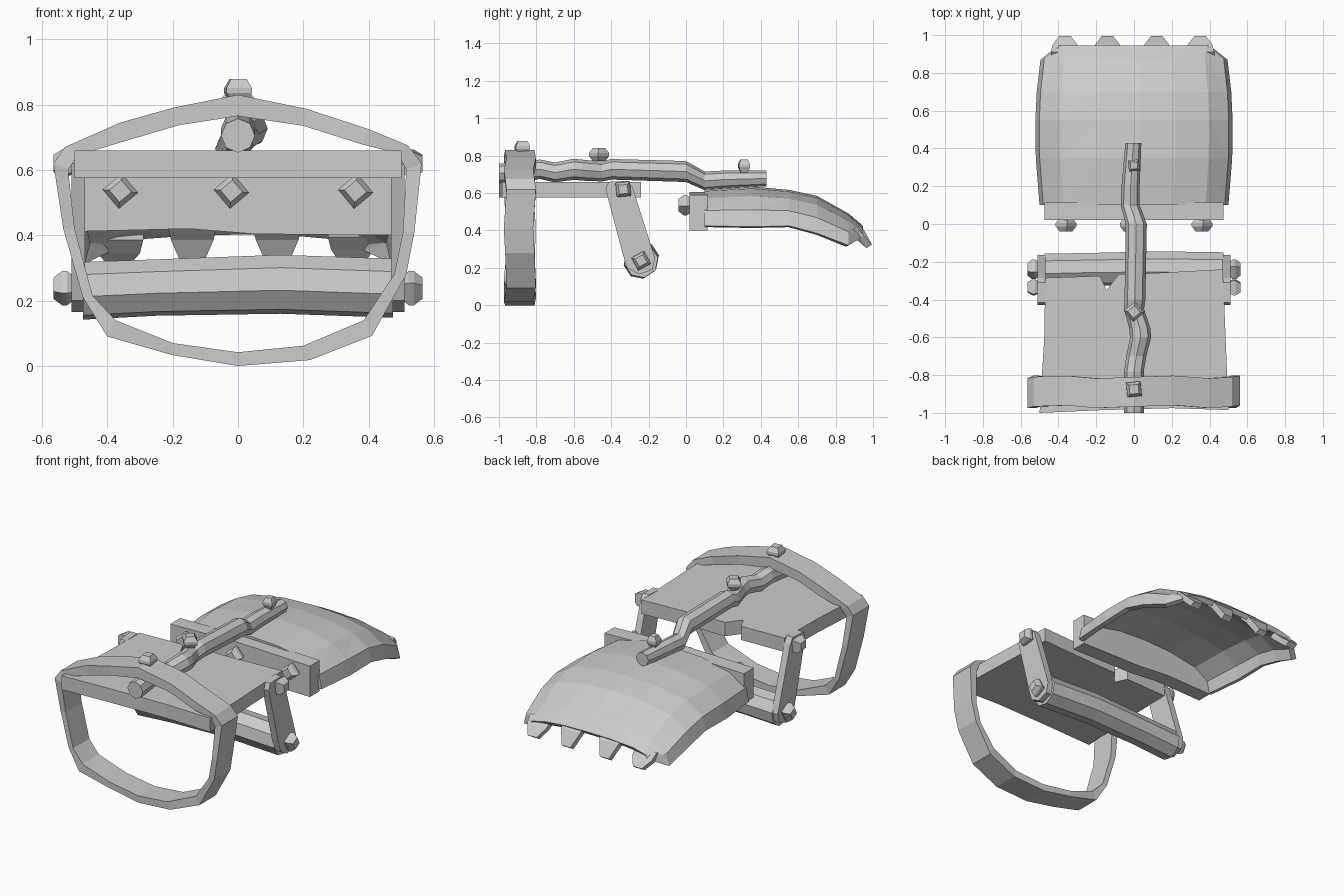
import bpy, bmesh, math
from mathutils import Vector

if "Cube" in bpy.data.objects:
    bpy.data.objects.remove(bpy.data.objects["Cube"])


def finish(name, bm):
    bmesh.ops.recalc_face_normals(bm, faces=bm.faces)
    me = bpy.data.meshes.new(name)
    bm.to_mesh(me)
    bm.free()
    ob = bpy.data.objects.new(name, me)
    bpy.context.collection.objects.link(ob)
    return ob


def loft(name, rings, closed=False):
    """Join rings of points; cap the ends unless the rings form a closed loop."""
    bm = bmesh.new()
    vs = [[bm.verts.new(p) for p in r] for r in rings]
    n = len(vs[0])
    for i in range(len(vs) if closed else len(vs) - 1):
        a, b = vs[i], vs[(i + 1) % len(vs)]
        for j in range(n):
            bm.faces.new((a[j], a[(j + 1) % n], b[(j + 1) % n], b[j]))
    if not closed:
        bm.faces.new(vs[0])
        bm.faces.new(vs[-1])
    return finish(name, bm)


def bolt(name, pos, normal, r=0.042, h=0.07, spin=0.0):
    """Chunky square-headed stud, widest at its middle, centred on pos."""
    q = Vector(normal).to_track_quat('Z', 'Y')
    rings = []
    for k, t in ((0.6, -0.5), (1, -0.1), (1, 0.12), (0.62, 0.5)):
        rings.append([Vector(pos) + q @ Vector((
            r * 1.3 * k * math.cos(spin + math.pi / 4 + i * math.pi / 2),
            r * 1.3 * k * math.sin(spin + math.pi / 4 + i * math.pi / 2),
            t * h)) for i in range(4)])
    return loft(name, rings)


# wrist hoop: (outer x, outer z, inner x, inner z)
hoop = [(0, .83, 0, .765), (.21, .787, .2, .735), (.4, .725, .38, .678), (.52, .675, .49, .65),
        (.562, .62, .515, .6), (.54, .41, .505, .41), (.515, .28, .478, .28), (.41, .092, .385, .14),
        (.22, .018, .2, .062), (0, .0, 0, .042), (-.2, .033, -.2, .07), (-.4, .09, -.375, .14),
        (-.475, .21, -.445, .215), (-.535, .42, -.5, .42), (-.565, .62, -.52, .6), (-.53, .67, -.49, .645),
        (-.36, .745, -.34, .69), (-.2, .79, -.18, .737)]
rings = []
for i, (ox, oz, ix, iz) in enumerate(hoop):
    d = 0.008 * math.sin(i * 2.1)
    f, b = -.967 + d, -.81 + d
    rings.append([(ox, f, oz), (ox, b, oz), (ix, b, iz), (ix, f, iz)])
loft("wrist_hoop", rings, closed=True)

# forearm plate with a chipped rear edge
plate = [(-.5, -1), (-.16, -.985), (.2, -.975), (.5, -.985), (.485, -.6), (.47, -.24), (.1, -.26),
         (-.08, -.265), (-.145, -.35), (-.18, -.275), (-.47, -.285), (-.475, -.6)]
loft("forearm_plate", [[(x, y, z) for x, y in plate] for z in (.575, .66)])

# side links holding the grip
link = [(-.43, .62), (-.415, .66), (-.31, .665), (-.285, .63), (-.165, .25),
        (-.18, .19), (-.25, .165), (-.315, .2), (-.34, .28)]
for s, side in ((-1, "left"), (1, "right")):
    loft(side + "_link", [[(s * x, y, z) for y, z in link] for x in (.468, .51)])
    bolt(side + "_upper_bolt", (s * .53, -.335, .62), (s, 0, 0), spin=.1)
    bolt(side + "_lower_bolt", (s * .53, -.24, .238), (s, 0, 0), spin=.5)

# grip bar, slightly bowed
rings = []
for x, y, z, r in ((-.475, -.245, .23, .09), (-.25, -.24, .24, .088), (.13, -.235, .25, .092), (.475, -.24, .238, .092)):
    rings.append([(x, y + r * math.cos(a * math.pi / 4 + .2), z + r * math.sin(a * math.pi / 4 + .2)) for a in range(8)])
loft("grip_bar", rings)

# knuckle bar across the rear of the shell
bar = [(-.475, .412), (-.15, .42), (.05, .404), (.475, .4), (.475, .59), (0, .605), (-.475, .595)]
loft("knuckle_bar", [[(x, y, z) for x, z in bar] for y in (.02, .115)])
for i, x in enumerate((-.36, -.02, .36)):
    bolt("knuckle_bolt_%d" % i, (x, -.003, .535), (0, -1, 0), spin=.7, h=.075)

# spine rod
path = [(0, -1, .705, .052), (0, -.78, .727, .052), (.012, -.7, .71, .053), (.035, -.6, .727, .056),
        (.03, -.55, .722, .056), (.0, -.45, .715, .053), (.005, -.4, .727, .055), (.012, 0, .715, .056),
        (-.02, .1, .665, .05), (-.018, .2, .672, .048), (-.003, .43, .678, .042)]
loft("spine_rod", [[(x + r * math.cos(a * math.pi / 4), y, z + r * math.sin(a * math.pi / 4)) for a in range(8)]
                   for x, y, z, r in path])
bolt("hoop_bolt", (0, -.875, .843), (0, 0, 1), spin=.1)
bolt("rod_middle_bolt", (0, -.465, .805), (0, 0, 1), spin=.7)
bolt("rod_end_bolt", (0, .31, .745), (0, 0, 1), r=.032, spin=.1)

# arched hand shell: stations of (y, half width, centre z, edge z)
stations = [(.1, .5, .62, .425), (.35, .52, .635, .42), (.55, .522, .617, .425),
            (.7, .515, .585, .385), (.87, .495, .49, .32), (.945, .4, .425, .365)]
section = [(-1, 0), (-.96, .42), (-.75, .78), (-.35, .96), (.05, 1), (.42, .95), (.76, .76), (.96, .42), (1, 0)]
bm = bmesh.new()
grid = [[bm.verts.new((w * u, y, ze + (zc - ze) * k)) for u, k in section] for y, w, zc, ze in stations]
for a, b in zip(grid, grid[1:]):
    for j in range(len(section) - 1):
        bm.faces.new((a[j], a[j + 1], b[j + 1], b[j]))
bmesh.ops.triangulate(bm, faces=bm.faces)
shell = finish("hand_shell", bm)
up = sum(p.normal.z for p in shell.data.polygons) > 0
mod = shell.modifiers.new("thickness", 'SOLIDIFY')
mod.thickness = .03
mod.offset = -1 if up else 1

# claw teeth along the shell tip
for i, (x, z) in enumerate(((-.365, .375), (-.14, .415), (.12, .415), (.35, .385))):
    rings = []
    for y, zz, w in ((.91, z + .03, .075), (.95, z - .01, .065), (.995, .325, .03)):
        rings.append([(x - w, y, zz), (x + w, y, zz), (x + w, y - .03, zz - .02), (x - w, y - .03, zz - .02)])
    loft("claw_tooth_%d" % i, rings)
